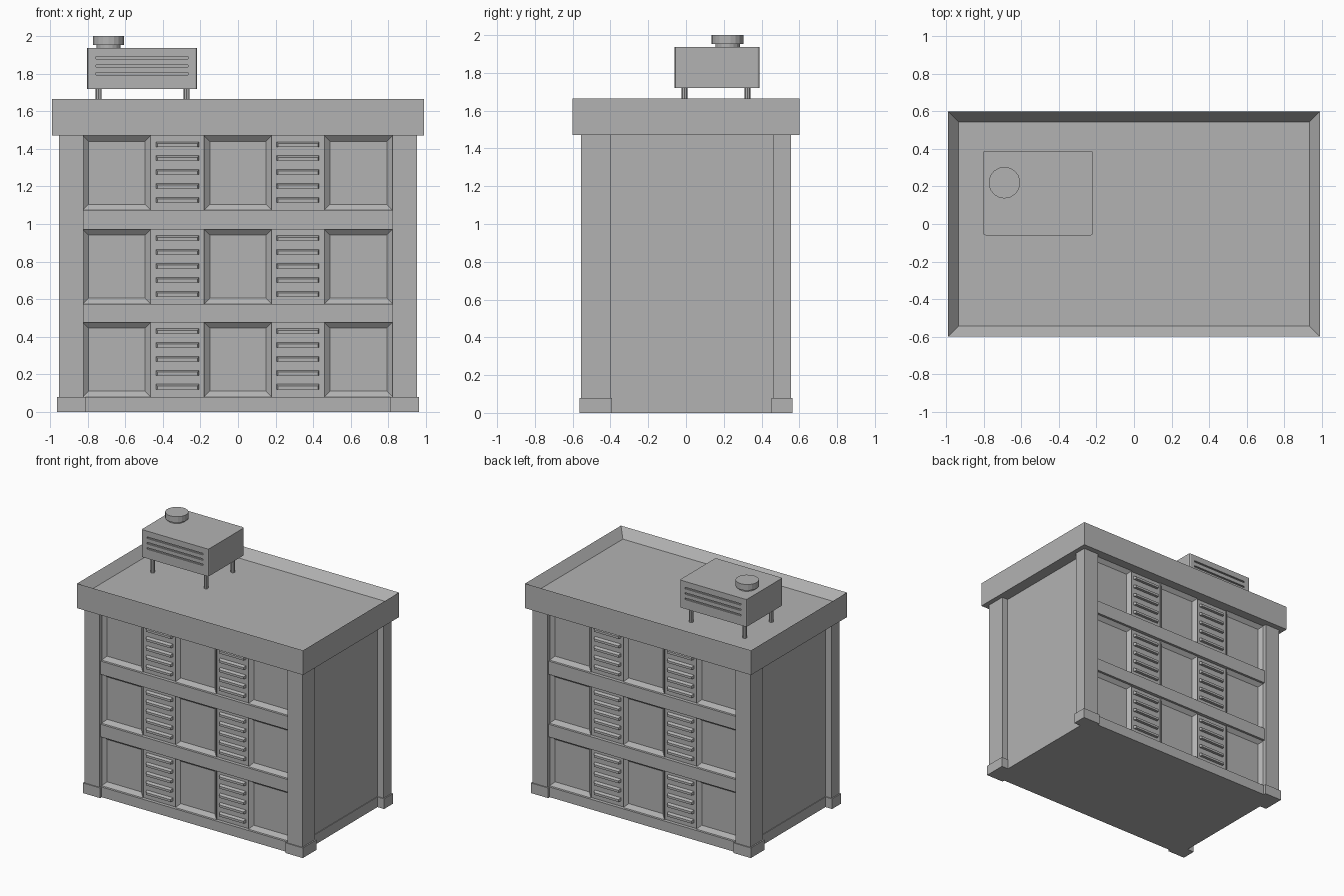
import bpy, bmesh, math

if "Cube" in bpy.data.objects:
    bpy.data.objects.remove(bpy.data.objects["Cube"])

grey = bpy.data.materials.new("concrete grey")
grey.use_nodes = True
colour = (0.45, 0.45, 0.45, 1)
grey.diffuse_color = colour
grey.node_tree.nodes["Principled BSDF"].inputs["Base Color"].default_value = colour


def finish(name, bm):
    bmesh.ops.recalc_face_normals(bm, faces=bm.faces)
    mesh = bpy.data.meshes.new(name)
    bm.to_mesh(mesh)
    bm.free()
    mesh.materials.append(grey)
    obj = bpy.data.objects.new(name, mesh)
    bpy.context.collection.objects.link(obj)
    return obj


def add_box(bm, x, y, z):
    """Box from three (low, high) ranges."""
    verts = bmesh.ops.create_cube(bm, size=1)["verts"]
    for v in verts:
        v.co = [r[0] if c < 0 else r[1] for c, r in zip(v.co, (x, y, z))]
    return verts


def box(name, x, y, z):
    bm = bmesh.new()
    add_box(bm, x, y, z)
    return finish(name, bm)


def sink(bm, face, border, depth):
    """Inset a face and push it inward."""
    normal = face.normal.copy()
    bmesh.ops.inset_region(bm, faces=[face], thickness=border)
    bmesh.ops.translate(bm, verts=face.verts, vec=-normal * depth)


def facing(bm, axis, sign):
    bm.normal_update()
    return max(bm.faces, key=lambda f: f.normal[axis] * sign)


def turned(obj, half_turn):
    if half_turn:
        obj.rotation_euler.z = math.pi
    return obj


def cylinder(name, x, y, z, radius, sides):
    bm = bmesh.new()
    bmesh.ops.create_cone(bm, cap_ends=True, segments=sides, radius1=radius,
                          radius2=radius, depth=z[1] - z[0])
    obj = finish(name, bm)
    obj.location = (x, y, sum(z) / 2)
    return obj


# Main block and plinth
box("wall_core", (-0.9, 0.9), (-0.5, 0.5), (0.0, 1.5))
box("plinth", (-0.905, 0.905), (-0.545, 0.545), (0.0, 0.08))

# Roof slab with a raised rim
bm = bmesh.new()
add_box(bm, (-0.99, 0.99), (-0.6, 0.6), (1.47, 1.665))
sink(bm, facing(bm, 2, 1), 0.08, 0.07)
finish("roof_slab", bm)

# Floors and bays of a facade
floors = [(0.08, 0.475), (0.575, 0.97), (1.075, 1.47)]
window_bays = [(-0.825, -0.465), (-0.18, 0.178), (0.46, 0.822)]
louvre_bays = [(-0.465, -0.18), (0.178, 0.46)]


def facade(side, half):
    # Corner columns with footings
    for label, x, back in (("left", (0.822, 0.953), -0.4),
                           ("right", (-0.953, -0.822), -0.46)):
        turned(box(f"{side}_{label}_column", x, (-0.557, back), (0.0, 1.5)), half)
        turned(box(f"{side}_{label}_footing", (x[0] - 0.01, x[1] + 0.01),
                   (-0.565, back + 0.008), (0.0, 0.08)), half)
    # Floor beams
    for low, high in zip(floors, floors[1:]):
        turned(box(f"{side}_floor_beam", (-0.83, 0.83), (-0.545, -0.49),
                   (low[1], high[0])), half)
    for z in floors:
        # Framed windows
        for x in window_bays:
            bm = bmesh.new()
            add_box(bm, x, (-0.527, -0.49), z)
            sink(bm, facing(bm, 1, -1), 0.042, 0.025)
            turned(finish(f"{side}_window", bm), half)
        # Louvred panels with five sloping slats
        for x in louvre_bays:
            turned(box(f"{side}_louvre_panel", x, (-0.518, -0.49), z), half)
            bm = bmesh.new()
            for i in range(5):
                base = z[0] + 0.04 + i * 0.074
                for v in add_box(bm, (x[0] + 0.025, x[1] - 0.025),
                                 (-0.54, -0.51), (base, base + 0.03)):
                    if v.co.y < -0.53:
                        v.co.x += 0.01 if v.co.x < sum(x) / 2 else -0.01
                        if v.co.z > base + 0.02:
                            v.co.z -= 0.012
            turned(finish(f"{side}_louvre_slats", bm), half)


facade("front", False)
facade("back", True)

# Rooftop cooling unit with chamfered upright edges
bm = bmesh.new()
add_box(bm, (-0.803, -0.217), (-0.06, 0.39), (1.72, 1.937))
uprights = [e for e in bm.edges if abs(e.verts[0].co.z - e.verts[1].co.z) > 0.1]
bmesh.ops.bevel(bm, geom=uprights, offset=0.012, segments=2, profile=0.5,
                affect='EDGES')
unit = finish("cooling_unit", bm)

# Slots cut into the unit's long sides
bm = bmesh.new()
for z in (1.8, 1.842, 1.885):
    for y in (-0.06, 0.39):
        add_box(bm, (-0.755, -0.265), (y - 0.012, y + 0.012), (z - 0.006, z + 0.006))
cutter = finish("slot_cutter", bm)
cutter.hide_render = True
cutter.hide_viewport = True
cut = unit.modifiers.new("slots", 'BOOLEAN')
cut.object = cutter
cut.solver = 'EXACT'

# Unit legs
for x in (-0.742, -0.273):
    for y in (-0.008, 0.325):
        cylinder("unit_leg", x, y, (1.59, 1.73), 0.016, 8)

# Exhaust vent on the unit
cylinder("vent_neck", -0.69, 0.22, (1.93, 1.96), 0.065, 18)
cylinder("vent_cap", -0.69, 0.22, (1.953, 2.0), 0.084, 18)
